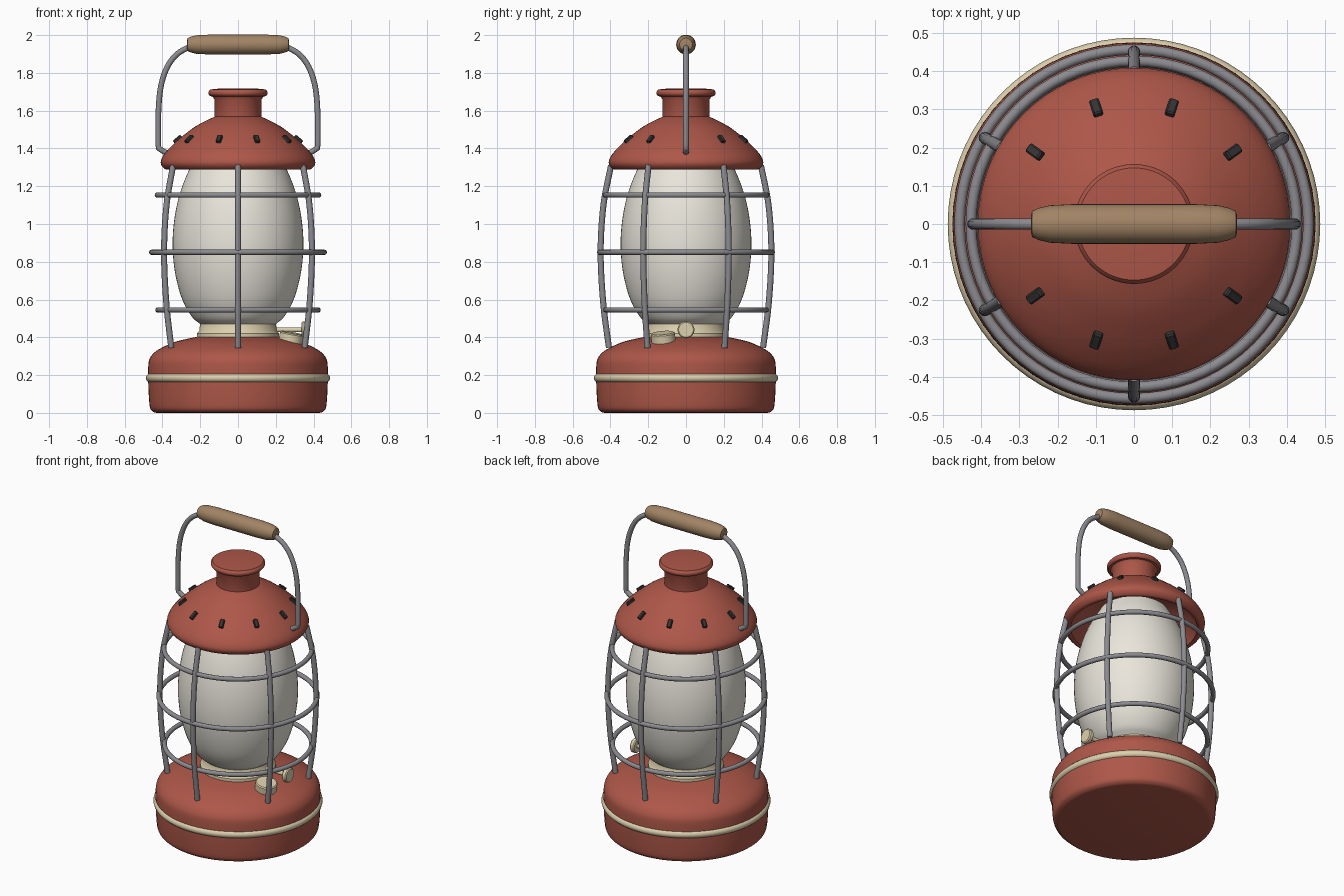
import bpy, bmesh, math
from mathutils import Vector, Matrix

if "Cube" in bpy.data.objects:
    bpy.data.objects.remove(bpy.data.objects["Cube"])


def material(name, rgb):
    m = bpy.data.materials.new(name)
    m.diffuse_color = (*rgb, 1)
    m.use_nodes = True
    m.node_tree.nodes["Principled BSDF"].inputs["Base Color"].default_value = m.diffuse_color
    return m


RED = material("red_enamel", (0.42, 0.095, 0.065))
CREAM = material("cream_metal", (0.72, 0.63, 0.42))
GLASS = material("milky_glass", (0.82, 0.79, 0.71))
STEEL = material("steel_wire", (0.26, 0.26, 0.28))
WOOD = material("wood", (0.36, 0.23, 0.13))
DARK = material("dark_slot", (0.035, 0.035, 0.035))


def spline(pts, n=6):
    # Catmull-Rom smoothing of a short point list
    v = [Vector(p) for p in pts]
    v = [2 * v[0] - v[1]] + v + [2 * v[-1] - v[-2]]
    out = []
    for a, b, c, d in zip(v, v[1:], v[2:], v[3:]):
        for i in range(n):
            t = i / n
            out.append(0.5 * (2 * b + (c - a) * t + (2 * a - 5 * b + 4 * c - d) * t * t
                              + (3 * b - a - 3 * c + d) * t ** 3))
    return out + [v[-2]]


def finish(name, bm, mat, matrix=None):
    bmesh.ops.recalc_face_normals(bm, faces=bm.faces)
    me = bpy.data.meshes.new(name)
    bm.to_mesh(me)
    bm.free()
    ob = bpy.data.objects.new(name, me)
    bpy.context.collection.objects.link(ob)
    me.materials.append(mat)
    if matrix is not None:
        ob.matrix_world = matrix
    bpy.ops.object.select_all(action='DESELECT')
    ob.select_set(True)
    bpy.context.view_layer.objects.active = ob
    bpy.ops.object.shade_smooth_by_angle(angle=math.radians(35))
    return ob


def lathe(name, profile, mat, matrix=None, seg=64):
    bm = bmesh.new()
    vs = [bm.verts.new((p[0], 0, p[1])) for p in profile]
    es = [bm.edges.new(e) for e in zip(vs, vs[1:])]
    bmesh.ops.spin(bm, geom=vs + es, axis=(0, 0, 1), cent=(0, 0, 0),
                   angle=math.tau, steps=seg, use_duplicate=False)
    bmesh.ops.remove_doubles(bm, verts=bm.verts, dist=1e-5)
    return finish(name, bm, mat, matrix)


def tube(name, path, r, mat, matrix=None, closed=False, n=12):
    # planar path in XZ or XY swept with a round section
    path = [Vector(p) for p in path]
    flat_z = all(abs(p.z - path[0].z) < 1e-6 for p in path)
    side = Vector((0, 0, 1)) if flat_z else Vector((0, 1, 0))
    bm, rings, k = bmesh.new(), [], len(path)
    for i, p in enumerate(path):
        a = path[i - 1] if closed or i else p
        b = path[(i + 1) % k] if closed or i < k - 1 else p
        u = (b - a).normalized().cross(side)
        rings.append([bm.verts.new(p + r * (math.cos(t) * u + math.sin(t) * side))
                      for t in (math.tau * j / n for j in range(n))])
    for i in range(k if closed else k - 1):
        s, e = rings[i], rings[(i + 1) % k]
        for j in range(n):
            bm.faces.new((s[j], s[(j + 1) % n], e[(j + 1) % n], e[j]))
    if not closed:
        bm.faces.new(rings[0])
        bm.faces.new(rings[-1])
    return finish(name, bm, mat, matrix)


def aim(pos, direction):
    return Matrix.Translation(pos) @ Vector(direction).to_track_quat('Z', 'Y').to_matrix().to_4x4()


# Fuel tank base
lathe("tank_base", [(0, 0), (0.43, 0)] + spline([(0.445, 0.003), (0.463, 0.02), (0.47, 0.06),
      (0.475, 0.15), (0.475, 0.25), (0.466, 0.29), (0.44, 0.322), (0.39, 0.352),
      (0.32, 0.38), (0.22, 0.402)], 4) + [(0, 0.41)], RED)


def circle(r, z, n=72):
    return [(r * math.cos(math.tau * i / n), r * math.sin(math.tau * i / n), z) for i in range(n)]


# Trim band round the tank
tube("tank_band", circle(0.465, 0.185), 0.023, CREAM, closed=True)

# Burner collar
lathe("burner_collar", [(0, 0.39), (0.218, 0.39), (0.218, 0.42), (0.205, 0.435),
      (0.2, 0.48), (0.2, 0.495), (0, 0.495)], CREAM)

# Globe
lathe("glass_globe", [(0, 0.47)] + spline([(0.2, 0.47), (0.245, 0.51), (0.295, 0.6), (0.331, 0.73),
      (0.346, 0.87), (0.339, 1.01), (0.311, 1.15), (0.262, 1.28), (0.2, 1.39)]) + [(0, 1.39)], GLASS)

# Hood with hollow underside, and chimney
lathe("hood", spline([(0, 1.5), (0.2, 1.47), (0.3, 1.4), (0.355, 1.32)], 4)
      + spline([(0.365, 1.292), (0.385, 1.29), (0.405, 1.31), (0.408, 1.335), (0.39, 1.37),
                (0.35, 1.415), (0.3, 1.46), (0.22, 1.52), (0.125, 1.568)], 4)
      + [(0, 1.575)], RED)
lathe("chimney", [(0, 1.54), (0.125, 1.54), (0.125, 1.66), (0.135, 1.675)]
      + spline([(0.148, 1.677), (0.156, 1.688), (0.156, 1.7), (0.147, 1.712)], 3)
      + [(0.11, 1.716), (0, 1.718)], RED)

# Vent slots round the hood
for i in range(10):
    bm = bmesh.new()
    bmesh.ops.create_cube(bm, size=1, matrix=Matrix.Diagonal((0.052, 0.026, 0.026, 1)))
    bmesh.ops.bevel(bm, geom=bm.edges[:], offset=0.004, segments=1, affect='EDGES')
    finish(f"vent_{i + 1}", bm, DARK, Matrix.Rotation(math.tau * i / 10, 4, 'Z')
           @ Matrix.Translation((0.318, 0, 1.447)) @ Matrix.Rotation(math.radians(40), 4, 'Y'))

# Wire cage: bowed uprights and three hoops
bow = spline([(0.408, 0, 0.345), (0.438, 0, 0.58), (0.452, 0, 0.85), (0.437, 0, 1.1), (0.397, 0, 1.31)])
for i in range(6):
    tube(f"cage_bar_{i + 1}", bow, 0.016, STEEL, Matrix.Rotation(math.radians(30 + 60 * i), 4, 'Z'))
for name, r, z in (("lower", 0.424, 0.545), ("middle", 0.457, 0.85), ("upper", 0.427, 1.153)):
    tube(f"cage_hoop_{name}", circle(r, z), 0.014, STEEL, closed=True)

# Carrying bail and wooden grip
side = [(0.365, 0, 1.37), (0.39, 0, 1.382), (0.421, 0, 1.402)] + spline(
    [(0.422, 0, 1.42), (0.421, 0, 1.6), (0.408, 0, 1.73), (0.375, 0, 1.83),
     (0.325, 0, 1.897), (0.26, 0, 1.935), (0.2, 0, 1.95)])
tube("bail", side + [(-x, y, z) for x, y, z in reversed(side)], 0.015, STEEL)
half = [(0, 0.27), (0.022, 0.27), (0.034, 0.267), (0.042, 0.25), (0.049, 0.22), (0.052, 0.16)]
lathe("grip", half + [(r, -z) for r, z in reversed(half)], WOOD, aim((0, 0, 1.95), (1, 0, 0)), 32)


def disc(r, h, b=0.006):
    return [(0, 0), (r - b, 0), (r, b), (r, h - b), (r - b, h), (0, h)]


# Filler cap and wick knob
lathe("filler_cap", disc(0.064, 0.06), CREAM, aim((0.276, -0.118, 0.365), (0.18, -0.08, 1)), 32)
lathe("wick_knob", disc(0.045, 0.03), CREAM, aim((0.337, 0, 0.44), (1, 0, 0)), 32)
lathe("wick_stem", disc(0.013, 0.17, 0.002), CREAM, aim((0.18, 0, 0.44), (1, 0, 0)), 16)
